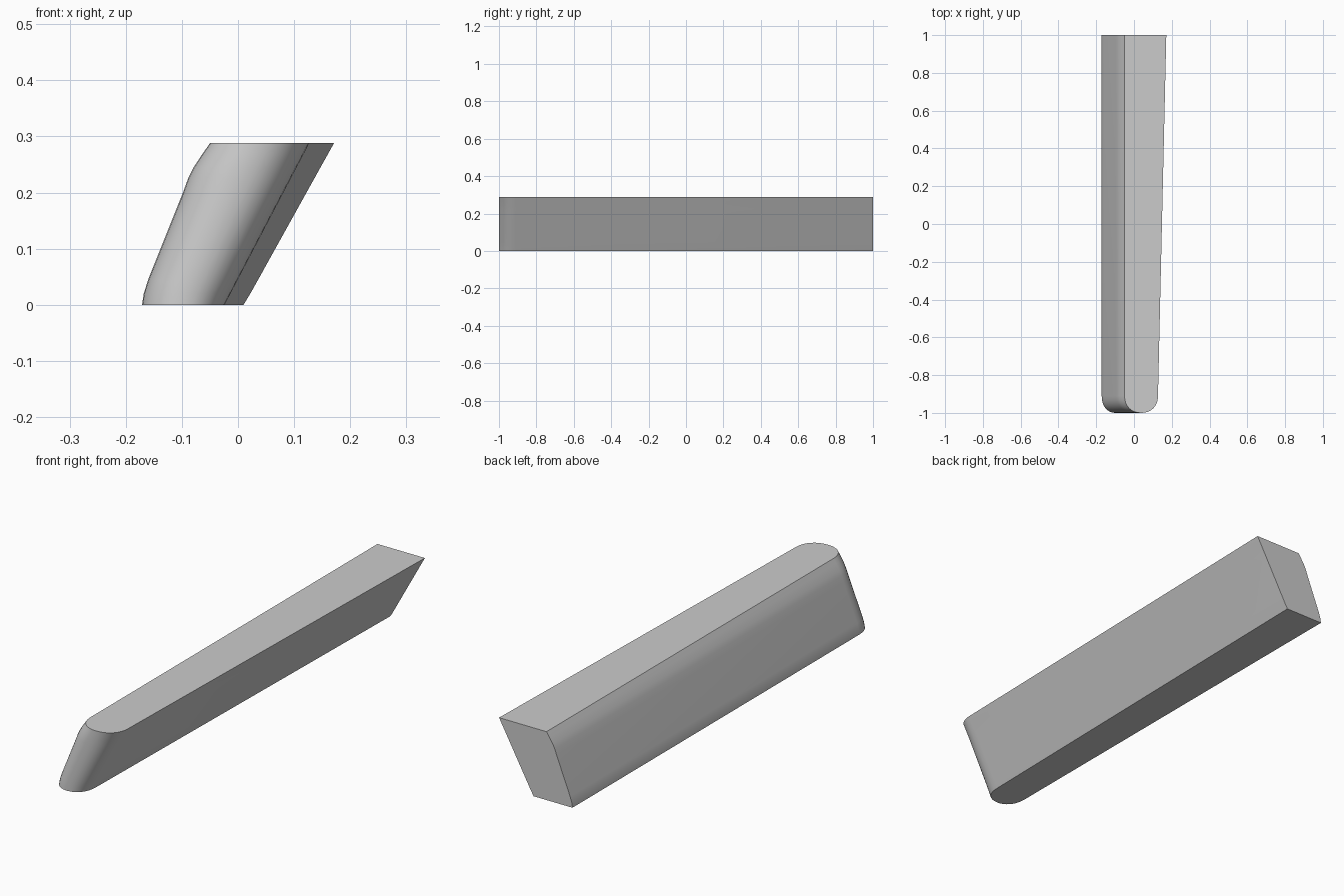
import bpy, bmesh, math

if "Cube" in bpy.data.objects:
    bpy.data.objects.remove(bpy.data.objects["Cube"])

# Cross-section levels: height, left edge, right edge at the back end
LEVELS = [(0, -.171, .01), (.02, -.168, .022), (.045, -.160, .036),
          (.2, -.098, .122), (.225, -.089, .136), (.245, -.079, .147),
          (.268, -.064, .160), (.288, -.05, .171)]
NOSE, STEPS = .09, 16


def outline(bm, z, left, right):
    """Horizontal slice: square back, tapered right side, rounded front."""
    front_right = -.024 + (.127 + .024) * z / .288
    mid, half = (left + front_right) / 2, (front_right - left) / 2
    pts = [(left, 1), (right, 1)]
    for i in range(STEPS + 1):
        a = math.pi * i / STEPS
        c, s = math.cos(a), math.sin(a)
        x = math.copysign(abs(c) ** .92, c)
        pts.append((mid + half * x, -1 + NOSE - NOSE * abs(s) ** .92))
    # order is clockwise seen from above
    return [bm.verts.new((x, y, z)) for x, y in pts]


# Slanted bar lofted through the slices
bm = bmesh.new()
rings = [outline(bm, *lv) for lv in LEVELS]
for a, b in zip(rings, rings[1:]):
    for i in range(len(a)):
        j = (i + 1) % len(a)
        bm.faces.new((a[i], a[j], b[j], b[i]))
bm.faces.new(rings[0])
bm.faces.new(rings[-1])
bmesh.ops.recalc_face_normals(bm, faces=bm.faces)
mesh = bpy.data.meshes.new("slanted_bar")
bm.to_mesh(mesh)
bm.free()
bar = bpy.data.objects.new("slanted_bar", mesh)
bpy.context.collection.objects.link(bar)

# Smooth sides, crisp ends
bpy.context.view_layer.objects.active = bar
bar.select_set(True)
bpy.ops.object.shade_smooth_by_angle(angle=math.radians(30))
